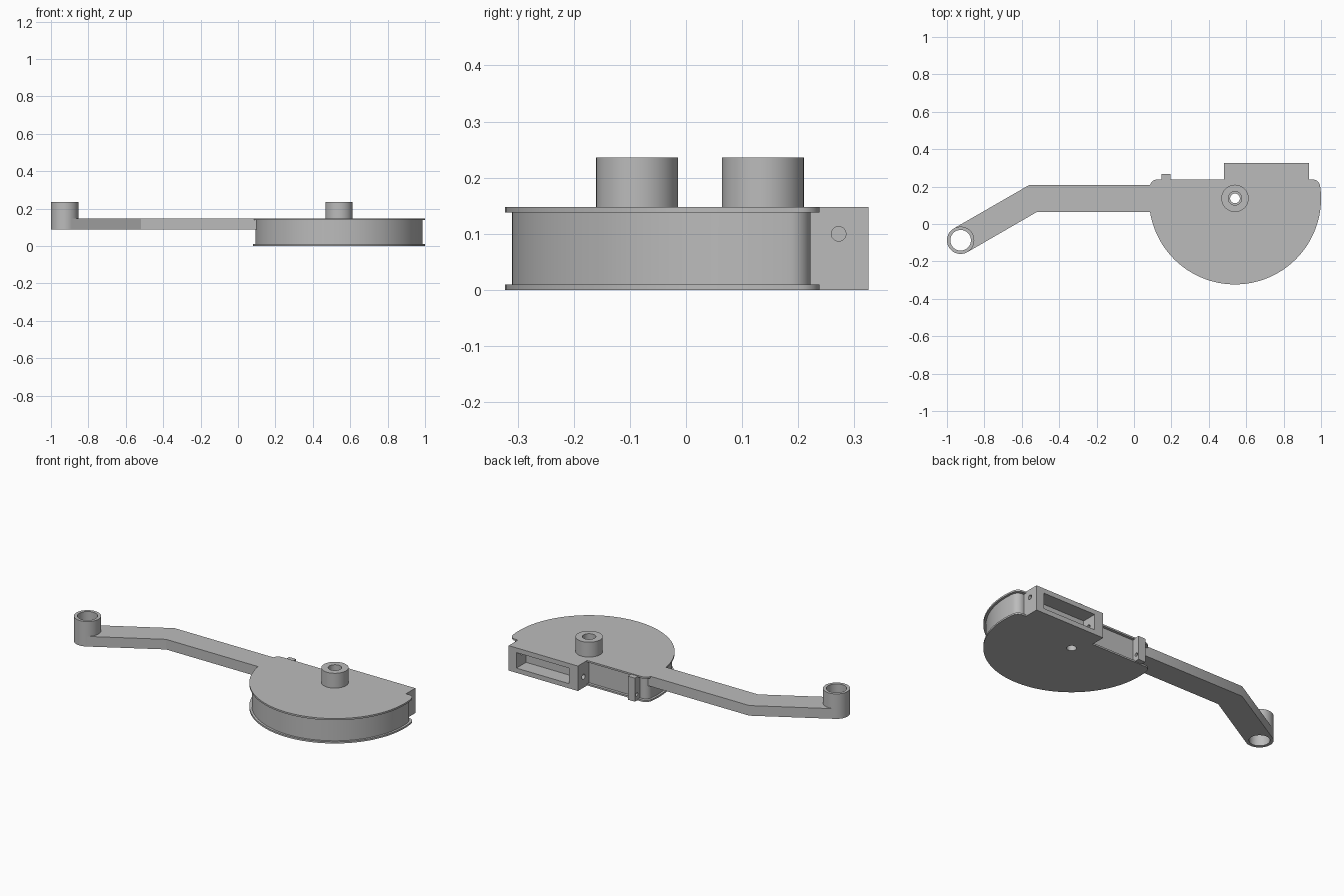
import bpy, bmesh, math

cube = bpy.data.objects.get("Cube")
if cube:
    bpy.data.objects.remove(cube, do_unlink=True)

grey = bpy.data.materials.new("plain_grey")
grey.use_nodes = True
colour = (0.5, 0.5, 0.5, 1)
grey.diffuse_color = colour
grey.node_tree.nodes["Principled BSDF"].inputs["Base Color"].default_value = colour

AXLE = (0.54, 0.137)
TIP = (-0.927, -0.087)
TOP = 0.148


def prism(name, outline, z0, z1):
    """Extrude a counter-clockwise outline from z0 to z1."""
    bm = bmesh.new()
    low = bm.faces.new([bm.verts.new((x, y, z0)) for x, y in outline])
    ext = bmesh.ops.extrude_face_region(bm, geom=[low])["geom"]
    for v in ext:
        if isinstance(v, bmesh.types.BMVert):
            v.co.z = z1
    bmesh.ops.recalc_face_normals(bm, faces=bm.faces)
    mesh = bpy.data.meshes.new(name)
    bm.to_mesh(mesh)
    bm.free()
    mesh.materials.append(grey)
    ob = bpy.data.objects.new(name, mesh)
    bpy.context.collection.objects.link(ob)
    return ob


def arc(centre, r, start, end, n):
    return [(centre[0] + r * math.cos(start + (end - start) * i / n),
             centre[1] + r * math.sin(start + (end - start) * i / n)) for i in range(n + 1)]


def cylinder(name, centre, r, z0, z1, n=64):
    return prism(name, arc(centre, r, 0, math.tau, n)[:-1], z0, z1)


def box(name, x0, x1, y0, y1, z0, z1):
    return prism(name, [(x0, y0), (x1, y0), (x1, y1), (x0, y1)], z0, z1)


def cross_pin(name, x0, x1, y, z, r):
    """Cylinder lying along x."""
    ob = cylinder(name, (0, 0), r, 0, x1 - x0, 32)
    ob.rotation_euler.y = math.pi / 2
    ob.location = (x0, y, z)
    return ob


def combine(target, other, operation):
    bpy.context.view_layer.update()
    mod = target.modifiers.new("join", "BOOLEAN")
    mod.operation, mod.solver, mod.object = operation, "EXACT", other
    bpy.context.view_layer.objects.active = target
    bpy.ops.object.modifier_apply(modifier=mod.name)
    bpy.data.objects.remove(other, do_unlink=True)


def reel_outline(r, flat, fillet=0.04):
    """Disc cut by a straight back edge, with rounded corners."""
    dy = flat - fillet - AXLE[1]
    dx = math.sqrt((r - fillet) ** 2 - dy ** 2)
    a = math.atan2(dy, dx)
    right = arc((AXLE[0] + dx, AXLE[1] + dy), fillet, a, math.pi / 2, 10)
    left = arc((AXLE[0] - dx, AXLE[1] + dy), fillet, math.pi / 2, math.pi - a, 10)
    return right + left + arc(AXLE, r, math.pi - a, math.tau + a, 96)[1:-1]


# Reel: recessed core between two flanges
body = prism("reel_and_arm", reel_outline(0.447, 0.222), 0.005, 0.143)
rim = reel_outline(0.46, 0.238)
combine(body, prism("lower_flange", rim, 0, 0.01), "UNION")
combine(body, prism("upper_flange", rim, 0.138, TOP), "UNION")

# Bent arm with a tubular end
s, c = 0.0365, 0.0632
arm = [(TIP[0] + s, TIP[1] - c), (-0.518, 0.065), (0.16, 0.065), (0.16, 0.208),
       (-0.561, 0.208), (TIP[0] - s, TIP[1] + c)]
combine(body, prism("arm", arm, 0.088, TOP), "UNION")
combine(body, cylinder("arm_tube", TIP, 0.073, 0.088, 0.236), "UNION")
combine(body, cylinder("tube_bore", TIP, 0.055, 0, 0.3), "DIFFERENCE")

# Hub with a stepped bore
combine(body, cylinder("hub", AXLE, 0.073, 0.12, 0.236), "UNION")
combine(body, cylinder("hub_bore", AXLE, 0.026, -0.1, 0.3), "DIFFERENCE")
combine(body, cylinder("hub_counterbore", AXLE, 0.036, 0.1, 0.3), "DIFFERENCE")

# Rear housing with an open pocket and side holes
combine(body, box("housing", 0.482, 0.936, 0.2, 0.325, 0, TOP), "UNION")
combine(body, box("pocket", 0.54, 0.885, 0.235, 0.4, 0.028, 0.12), "DIFFERENCE")
combine(body, cross_pin("outer_hole", 0.8, 1.1, 0.272, 0.1, 0.013), "DIFFERENCE")
combine(body, cross_pin("inner_hole", 0.44, 0.6, 0.272, 0.065, 0.015), "DIFFERENCE")

# Small rear lug with a guide hole
combine(body, box("lug", 0.148, 0.194, 0.2, 0.268, 0.004, 0.144), "UNION")
combine(body, cross_pin("lug_hole", 0.13, 0.21, 0.25, 0.04, 0.01), "DIFFERENCE")

bpy.ops.object.select_all(action="DESELECT")
body.select_set(True)
bpy.context.view_layer.objects.active = body
bpy.ops.object.shade_smooth_by_angle(angle=math.radians(30))
